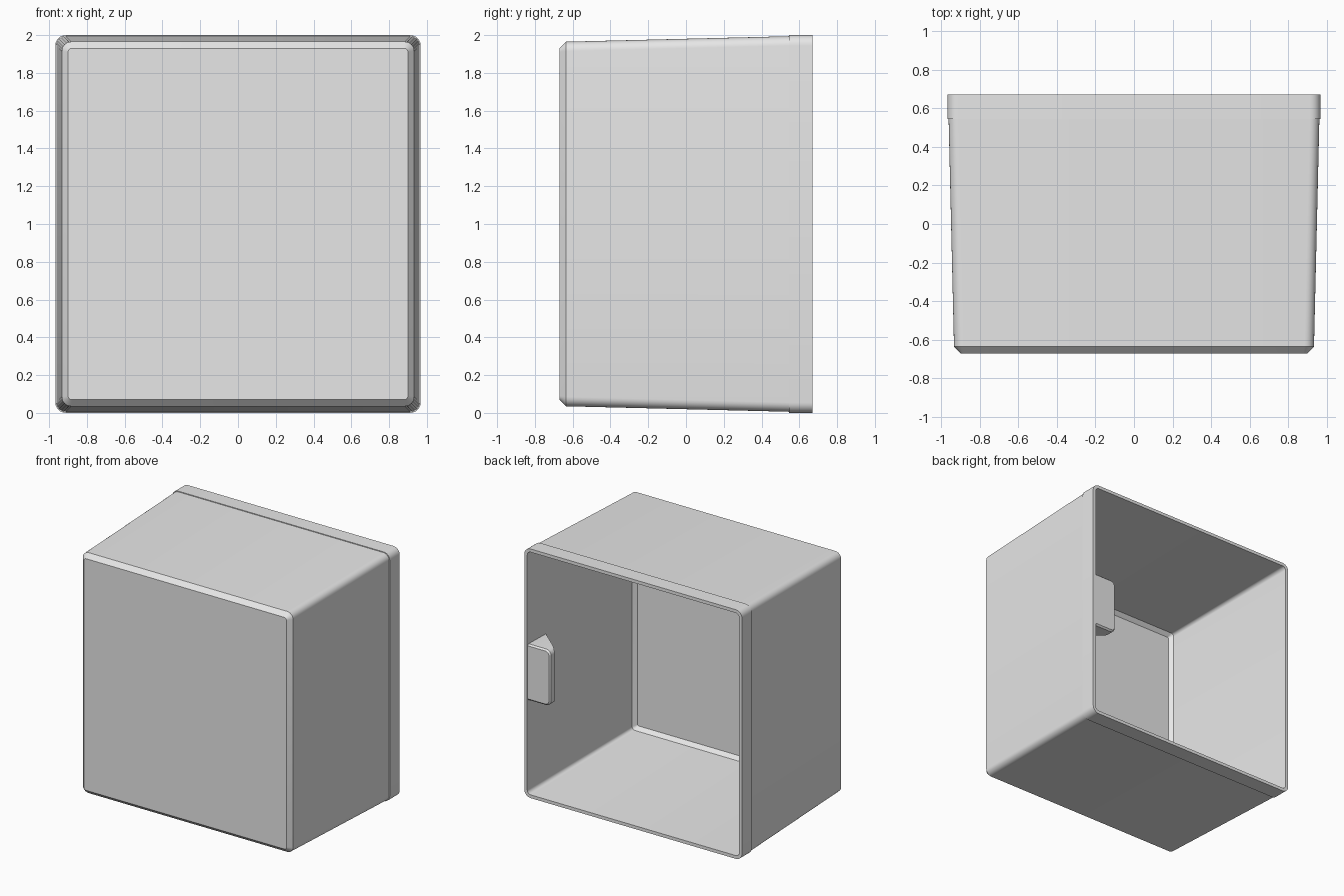
import bpy, bmesh, math

cube = bpy.data.objects.get("Cube")
if cube:
    bpy.data.objects.remove(cube, do_unlink=True)

grey = bpy.data.materials.new("light_grey")
grey.use_nodes = True
colour = (0.8, 0.8, 0.8, 1)
grey.diffuse_color = colour
grey.node_tree.nodes["Principled BSDF"].inputs["Base Color"].default_value = colour

CENTRE_Z = 1.0
CORNER_STEPS = 6


def rounded_outline(x0, x1, hz, r_left, r_right):
    """Rounded rectangle in x and z; each side has its own corner radius."""
    corners = [(x1, 1, 1, r_right), (x0, -1, 1, r_left),
               (x0, -1, -1, r_left), (x1, 1, -1, r_right)]
    points = []
    for i, (x, sx, sz, r) in enumerate(corners):
        for k in range(CORNER_STEPS + 1):
            a = math.pi / 2 * (i + k / CORNER_STEPS)
            points.append((x - sx * r + r * math.cos(a),
                           CENTRE_Z + sz * (hz - r) + r * math.sin(a)))
    return points


def loft(name, rings):
    """Bridge successive rings of points and cap both ends."""
    bm = bmesh.new()
    loops = [[bm.verts.new(p) for p in ring] for ring in rings]
    n = len(loops[0])
    for a, b in zip(loops, loops[1:]):
        for i in range(n):
            j = (i + 1) % n
            bm.faces.new((a[i], a[j], b[j], b[i]))
    bm.faces.new(loops[0])
    bm.faces.new(loops[-1])
    bmesh.ops.remove_doubles(bm, verts=bm.verts, dist=0.0001)
    bmesh.ops.recalc_face_normals(bm, faces=bm.faces)
    mesh = bpy.data.meshes.new(name)
    bm.to_mesh(mesh)
    bm.free()
    mesh.materials.append(grey)
    obj = bpy.data.objects.new(name, mesh)
    bpy.context.collection.objects.link(obj)
    bpy.ops.object.select_all(action='DESELECT')
    obj.select_set(True)
    bpy.context.view_layer.objects.active = obj
    bpy.ops.object.shade_smooth_by_angle(angle=math.radians(30))
    return obj


# Tapered hollow shell: y, half width, half height, corner radius
shell = [
    (-0.67, 0.90, 0.93, 0.02),      # front panel
    (-0.635, 0.933, 0.965, 0.05),   # front chamfer
    (0.545, 0.961, 0.994, 0.05),    # tapered sides
    (0.545, 0.967, 1.0, 0.055),     # rim step
    (0.67, 0.967, 1.0, 0.055),      # rim
    (0.67, 0.941, 0.974, 0.03),     # opening
    (-0.61, 0.906, 0.938, 0.025),   # inner walls
    (-0.64, 0.878, 0.91, 0.01),     # inner chamfer
]
loft("bin_shell", [[(x, y, z) for x, z in rounded_outline(-w, w, h, r, r)]
                   for y, w, h, r in shell])

# Latch tab inside the left wall, with a sloping support behind it
FREE, WALL, HALF = 0.74, 0.95, 0.225


def tab_ring(inset, depth):
    outline = rounded_outline(FREE + inset, WALL, HALF - inset, 0.045 - inset, 0.001)
    return [(x, depth(x), z) for x, z in outline]


loft("latch_tab", [
    tab_ring(0.012, lambda x: 0.665),
    tab_ring(0, lambda x: 0.653),
    tab_ring(0, lambda x: 0.61 - 0.18 * (x - FREE) / (WALL - FREE)),
])
